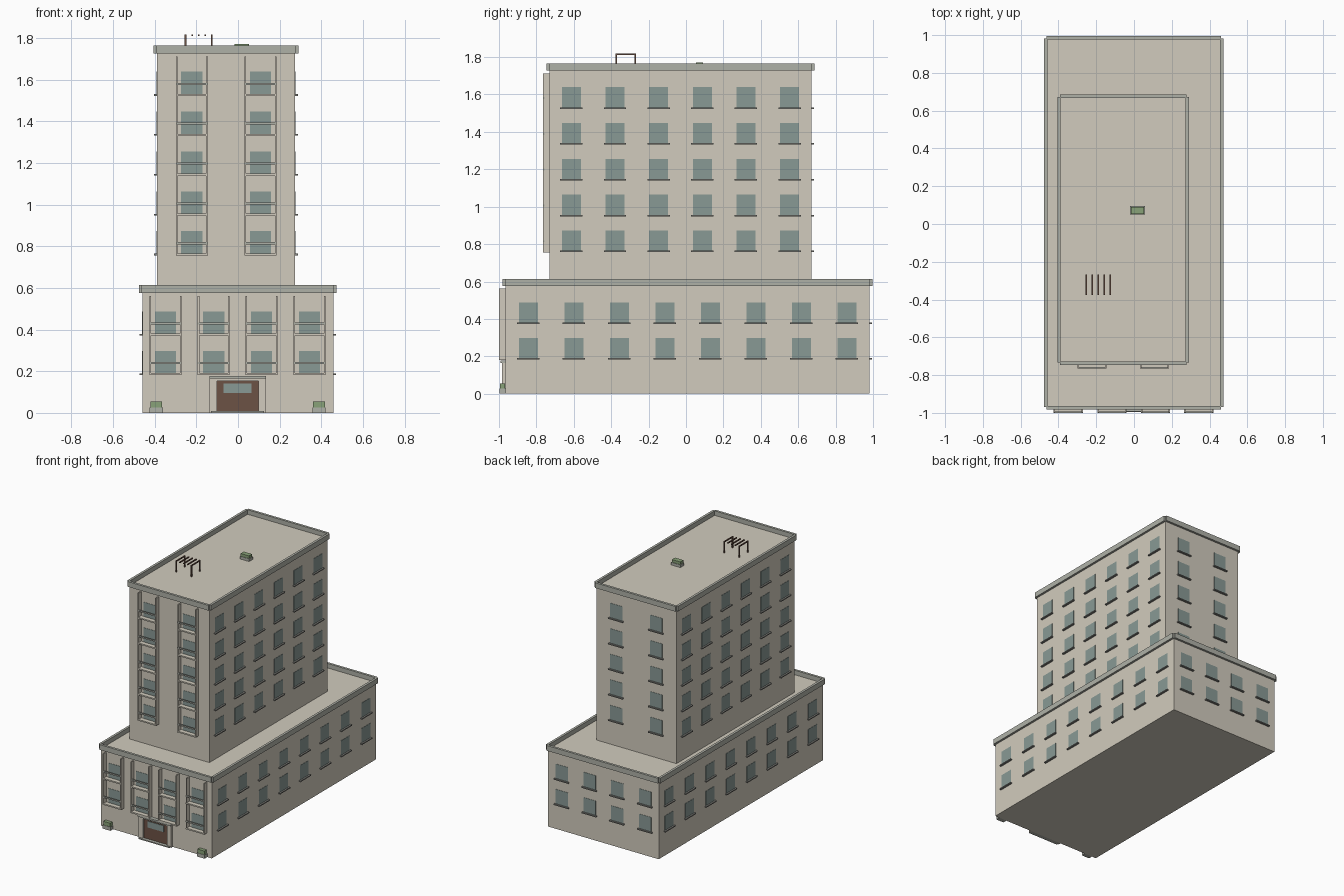
import bpy, bmesh
from mathutils import Matrix, Vector

if "Cube" in bpy.data.objects:
    bpy.data.objects.remove(bpy.data.objects["Cube"])


def mat(name, r, g, b):
    m = bpy.data.materials.new(name)
    m.diffuse_color = (r, g, b, 1)
    m.use_nodes = True
    m.node_tree.nodes["Principled BSDF"].inputs["Base Color"].default_value = m.diffuse_color
    return m


WALL = mat("cream_wall", 0.64, 0.60, 0.51)
TRIM = mat("grey_trim", 0.43, 0.44, 0.39)
SILL = mat("sill_grey", 0.25, 0.25, 0.23)
GLASS = mat("glass", 0.25, 0.32, 0.30)
WOOD = mat("brown_wood", 0.15, 0.085, 0.06)
GREEN = mat("plant_green", 0.25, 0.36, 0.19)


def boxes(name, material, items):
    """One object from boxes given as (x0, x1, y0, y1, z0, z1)."""
    bm = bmesh.new()
    for x0, x1, y0, y1, z0, z1 in items:
        centre = Vector(((x0 + x1) / 2, (y0 + y1) / 2, (z0 + z1) / 2))
        size = (abs(x1 - x0), abs(y1 - y0), abs(z1 - z0), 1)
        bmesh.ops.create_cube(bm, size=1, matrix=Matrix.Translation(centre) @ Matrix.Diagonal(size))
    me = bpy.data.meshes.new(name)
    bm.to_mesh(me)
    bm.free()
    ob = bpy.data.objects.new(name, me)
    me.materials.append(material)
    bpy.context.collection.objects.link(ob)
    return ob


def parapet(name, x0, x1, y0, y1, z0, z1):
    o, i, e = 0.016, 0.002, 0.003
    boxes(name, TRIM, [
        (x0 - o, x0 + i, y0 - e, y1 + e, z0, z1), (x1 - i, x1 + o, y0 - e, y1 + e, z0, z1),
        (x0 - e, x1 + e, y0 - o, y0 + i, z0, z1), (x0 - e, x1 + e, y1 - i, y1 + o, z0, z1)])


def side_box(side, wall, along, half, depth, z0, z1):
    """Box lying on a wall; side is the outward direction."""
    s = -1 if side[0] == "-" else 1
    a, b = sorted((wall - s * 0.004, wall + s * depth))
    if side[1] == "x":
        return (a, b, along - half, along + half, z0, z1)
    return (along - half, along + half, a, b, z0, z1)


def windows(name, side, wall, columns, floors, sills=True):
    grid = [(c, z) for c in columns for z in floors]
    boxes(name + "_windows", GLASS,
          [side_box(side, wall, c, 0.051, 0.002, z, z + 0.108) for c, z in grid])
    if sills:
        boxes(name + "_sills", SILL,
              [side_box(side, wall, c, 0.06, 0.014, z - 0.008, z) for c, z in grid])


def balconies(name, wall, columns, floors, top):
    d, w, t = 0.034, 0.077, 0.008
    front = wall - d
    fins, decks, rails = [], [], []
    for c in columns:
        for s in (-1, 1):
            a, b = sorted((c + s * w, c + s * (w - t)))
            fins.append((a, b, front, wall + 0.004, floors[0] - 0.008, top))
        for z in floors:
            decks.append((c - w, c + w, front - 0.001, wall + 0.004, z - 0.009, z + 0.001))
            rails.append((c - w, c + w, front - 0.001, front + 0.007, z + 0.045, z + 0.055))
    boxes(name + "_fins", WALL, fins)
    boxes(name + "_decks", WALL, decks)
    boxes(name + "_rails", TRIM, rails)


# main masses and parapets
BASE = (-0.46, 0.458, -0.965, 0.98)
TOWER = (-0.39, 0.274, -0.73, 0.67)
boxes("base_block", WALL, [BASE + (0, 0.58)])
boxes("tower_block", WALL, [TOWER + (0.575, 1.732)])
parapet("base_parapet", *BASE, 0.575, 0.614)
parapet("tower_parapet", *TOWER, 1.727, 1.766)

# windows and balconies on all four sides of both masses
base_floors = [0.19, 0.38]
tower_floors = [0.765 + 0.1915 * i for i in range(5)]
for name, (x0, x1, y0, y1), floors, cols, side_cols, top in (
        ("base", BASE, base_floors, [-0.348, -0.117, 0.113, 0.343],
         [-0.843 + 0.2433 * i for i in range(8)], 0.562),
        ("tower", TOWER, tower_floors, [-0.222, 0.108],
         [-0.613 + 0.2334 * i for i in range(6)], 1.712)):
    windows(name + "_right", "+x", x1, side_cols, floors)
    windows(name + "_left", "-x", x0, side_cols, floors)
    windows(name + "_back", "+y", y1, cols, floors)
    windows(name + "_front", "-y", y0, cols, floors, sills=False)
    balconies(name + "_balcony", y0, cols, floors, top)

# entrance
Y = BASE[2]
boxes("door_surround", WALL, [(-0.138, -0.102, Y - 0.018, Y, 0, 0.165),
                              (0.098, 0.134, Y - 0.018, Y, 0, 0.165),
                              (-0.102, 0.098, Y - 0.018, Y, 0.154, 0.165)])
boxes("door_canopy", TRIM, [(-0.138, 0.134, Y - 0.028, Y, 0.165, 0.178)])
boxes("door_step", TRIM, [(-0.13, 0.126, Y - 0.03, Y, 0, 0.008)])
boxes("door", WOOD, [(-0.102, 0.098, Y - 0.006, Y, 0.008, 0.154)])
boxes("door_glass", GLASS, [(-0.07, 0.065, Y - 0.009, Y, 0.095, 0.142)])

# planters by the entrance and on the roof
for tag, c in (("left", -0.393), ("right", 0.389)):
    boxes("planter_" + tag, TRIM, [(c - 0.032, c + 0.032, Y - 0.032, Y, 0, 0.027)])
    boxes("shrub_" + tag, GREEN, [(c - 0.028, c + 0.028, Y - 0.029, Y - 0.003, 0.027, 0.055)])
boxes("roof_planter", TRIM, [(-0.02, 0.057, 0.05, 0.095, 1.73, 1.752)])
boxes("roof_shrub", GREEN, [(-0.016, 0.053, 0.054, 0.091, 1.752, 1.772)])

# roof pergola
boxes("pergola_posts", WOOD, [(x - 0.004, x + 0.004, y - 0.004, y + 0.004, 1.73, 1.812)
                              for x in (-0.252, -0.126) for y in (-0.372, -0.272)])
boxes("pergola_slats", WOOD, [(x - 0.004, x + 0.004, -0.376, -0.268, 1.81, 1.818)
                              for x in [-0.252 + 0.0315 * i for i in range(5)]])
